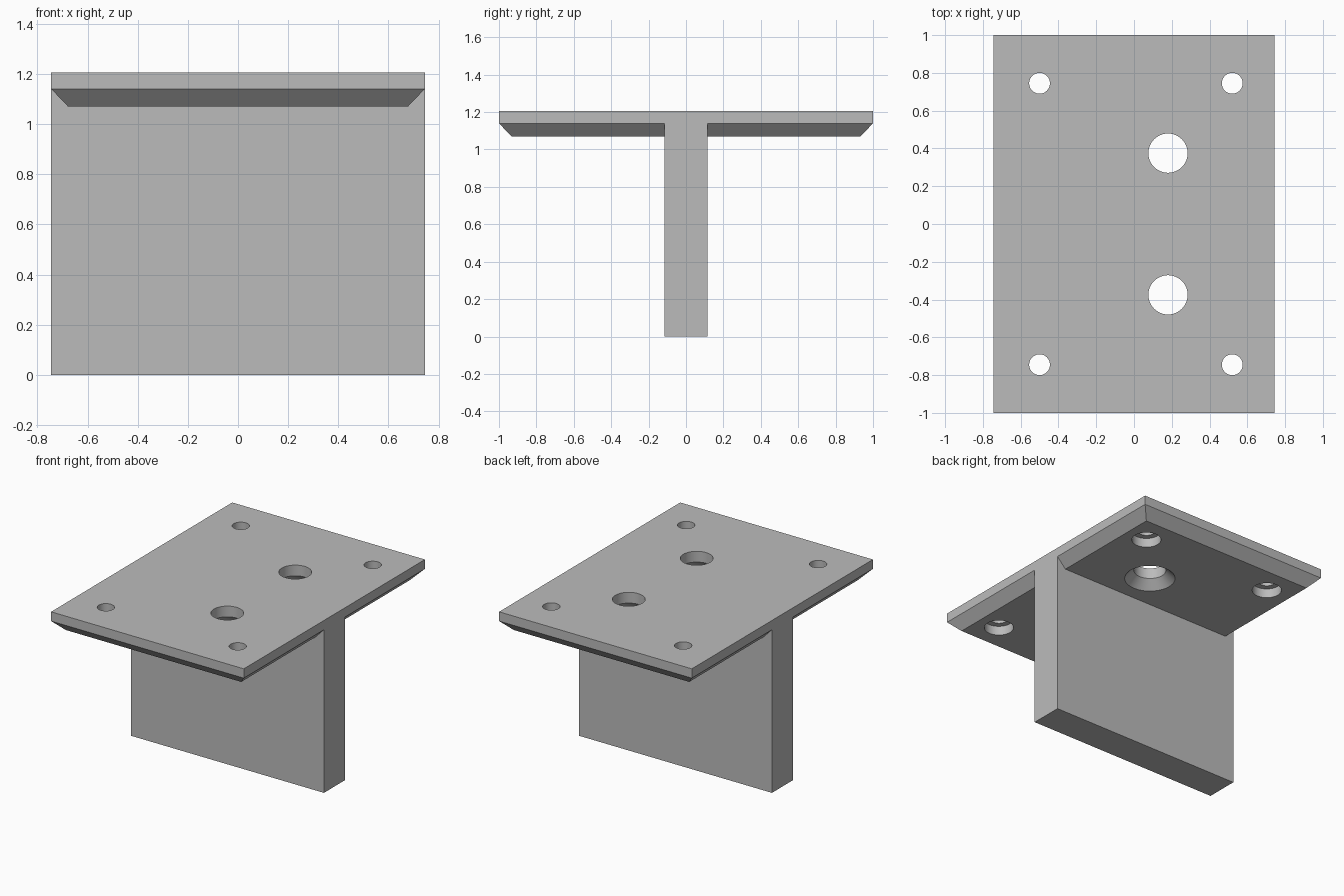
import bpy, bmesh, math

if "Cube" in bpy.data.objects:
    bpy.data.objects.remove(bpy.data.objects["Cube"])

HALF_X, HALF_Y = 0.745, 1.0
TOP, LIP, UNDER = 1.205, 1.14, 1.07   # plate top, chamfer start, underside
CHAMFER = 0.067
WEB_HALF = 0.115

steel = bpy.data.materials.new("plain grey steel")
steel.use_nodes = True
GREY = (0.5, 0.5, 0.5, 1)
steel.diffuse_color = GREY
steel.node_tree.nodes["Principled BSDF"].inputs["Base Color"].default_value = GREY


def loft(bm, rings):
    """Skin a closed solid through rings listed from bottom to top."""
    loops = [[bm.verts.new(p) for p in ring] for ring in rings]
    n = len(loops[0])
    bm.faces.new(loops[0][::-1])
    bm.faces.new(loops[-1])
    for low, high in zip(loops, loops[1:]):
        for i in range(n):
            j = (i + 1) % n
            bm.faces.new((low[i], low[j], high[j], high[i]))


def rect(hx, hy, z):
    return [(-hx, -hy, z), (hx, -hy, z), (hx, hy, z), (-hx, hy, z)]


def circle(x, y, r, z, n=48):
    return [(x + r * math.cos(math.tau * i / n),
             y + r * math.sin(math.tau * i / n), z) for i in range(n)]


def make(name, solids):
    bm = bmesh.new()
    for rings in solids:
        loft(bm, rings)
    mesh = bpy.data.meshes.new(name)
    bm.to_mesh(mesh)
    bm.free()
    mesh.materials.append(steel)
    obj = bpy.data.objects.new(name, mesh)
    bpy.context.collection.objects.link(obj)
    return obj


# Mounting plate with chamfered underside
bracket = make("t_bracket", [[
    rect(HALF_X - CHAMFER, HALF_Y - CHAMFER, UNDER),
    rect(HALF_X, HALF_Y, LIP),
    rect(HALF_X, HALF_Y, TOP)]])

# Upright web
web = make("web", [[rect(HALF_X, WEB_HALF, 0), rect(HALF_X, WEB_HALF, 1.16)]])

# Counterbored corner holes and countersunk centre holes
holes = []
for side in (-1, 1):
    for x in (-0.5, 0.52):
        y = side * 0.745
        holes.append([circle(x, y, r, z) for r, z in
                      ((0.095, 1.0), (0.095, 1.135), (0.055, 1.135), (0.055, 1.3))])
    holes.append([circle(0.18, side * 0.375, r, z) for r, z in
                  ((0.18, 1.054), (0.104, 1.13), (0.104, 1.3))])
drill = make("hole_cutters", holes)

# Join the web, drill the holes and keep the finished mesh
for helper, operation in ((web, "UNION"), (drill, "DIFFERENCE")):
    helper.hide_render = True
    mod = bracket.modifiers.new(operation.lower(), "BOOLEAN")
    mod.object, mod.operation, mod.solver = helper, operation, "EXACT"
depsgraph = bpy.context.evaluated_depsgraph_get()
finished = bpy.data.meshes.new_from_object(bracket.evaluated_get(depsgraph))
bracket.modifiers.clear()
bracket.data = finished
for helper in (web, drill):
    bpy.data.objects.remove(helper)

# Smooth hole walls, crisp edges
bpy.ops.object.select_all(action="DESELECT")
bracket.select_set(True)
bpy.context.view_layer.objects.active = bracket
bpy.ops.object.shade_smooth_by_angle(angle=math.radians(25))
